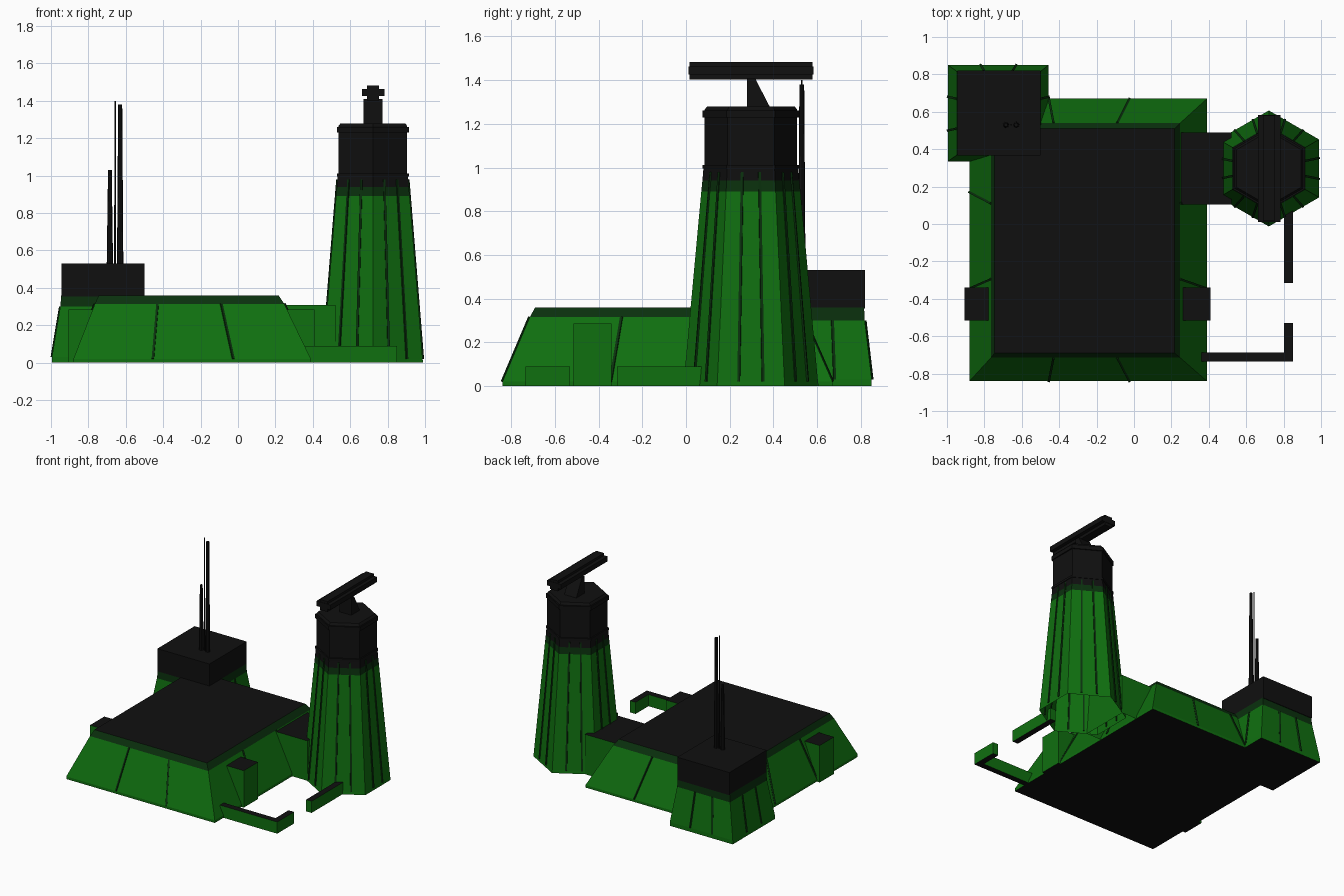
import bpy, bmesh, math
from mathutils import Vector, Matrix

if "Cube" in bpy.data.objects:
    bpy.data.objects.remove(bpy.data.objects["Cube"], do_unlink=True)


def material(name, rgb):
    m = bpy.data.materials.new(name)
    m.use_nodes = True
    m.diffuse_color = (*rgb, 1)
    bsdf = m.node_tree.nodes["Principled BSDF"]
    bsdf.inputs["Base Color"].default_value = (*rgb, 1)
    bsdf.inputs["Roughness"].default_value = 0.9
    return m


MATS = [material("green", (0.005, 0.16, 0.005)),
        material("black", (0.005, 0.005, 0.005)),
        material("dark green", (0.003, 0.03, 0.004))]
GREEN, BLACK, DARK = range(3)


def finish(name, bm):
    mesh = bpy.data.meshes.new(name)
    bmesh.ops.recalc_face_normals(bm, faces=bm.faces)
    bm.to_mesh(mesh)
    bm.free()
    for m in MATS:
        mesh.materials.append(m)
    obj = bpy.data.objects.new(name, mesh)
    bpy.context.collection.objects.link(obj)
    return obj


def rect(x0, x1, y0, y1, z):
    return [(x0, y0, z), (x1, y0, z), (x1, y1, z), (x0, y1, z)]


def hexagon(r, z):
    angles = [math.radians(30 + 60 * i) for i in range(6)]
    return [(TX + r * math.cos(a), TY + r * math.sin(a), z) for a in angles]


def loft(name, rings, sides, top=BLACK, bottom=None):
    """Skin stacked rings; one material per level, optional end caps."""
    bm = bmesh.new()
    levels = [[bm.verts.new(p) for p in ring] for ring in rings]
    n = len(rings[0])
    for low, high, mat in zip(levels, levels[1:], sides):
        for i in range(n):
            j = (i + 1) % n
            bm.faces.new((low[i], low[j], high[j], high[i])).material_index = mat
    if top is not None:
        bm.faces.new(levels[-1]).material_index = top
    if bottom is not None:
        bm.faces.new(levels[0][::-1]).material_index = bottom
    return finish(name, bm)


def box(name, x0, x1, y0, y1, z0, z1, side=BLACK, top=BLACK, bottom=BLACK):
    return loft(name, [rect(x0, x1, y0, y1, z0), rect(x0, x1, y0, y1, z1)],
                [side], top, bottom)


def seams(name, lines, width=0.012):
    """Thin dark strips running along each pair of points."""
    bm = bmesh.new()
    for a, b in lines:
        a, b = Vector(a), Vector(b)
        d = b - a
        m = (Matrix.Translation((a + b) / 2) @ d.to_track_quat('Z', 'Y').to_matrix().to_4x4()
             @ Matrix.Diagonal((width, width, d.length, 1)))
        bmesh.ops.create_cube(bm, size=1, matrix=m)
    for f in bm.faces:
        f.material_index = DARK
    finish(name, bm)


# Main building
loft("main_building",
     [rect(-0.88, 0.39, -0.84, 0.67, 0), rect(-0.88, 0.39, -0.84, 0.67, 0.02),
      rect(-0.765, 0.247, -0.715, 0.54, 0.315), rect(-0.745, 0.217, -0.69, 0.51, 0.36)],
     [GREEN, GREEN, DARK], BLACK, BLACK)
lines = []
for y0, y1 in ((-0.84, -0.715), (0.67, 0.54)):
    for x0, x1 in ((-0.455, -0.43), (-0.025, -0.09)):
        lines.append(((x0, y0, 0.02), (x1, y1, 0.315)))
for x0, x1 in ((-0.88, -0.765), (0.39, 0.247)):
    for y0, y1 in ((0.17, 0.11), (-0.345, -0.295)):
        lines.append(((x0, y0, 0.02), (x1, y1, 0.315)))
seams("main_seams", lines)

# Side buttress boxes
for name, x0, x1 in (("right_buttress", -0.905, -0.77), ("left_buttress", 0.26, 0.41)):
    box(name, x0, x1, -0.515, -0.34, 0, 0.285, GREEN)

# Rear annex with its upper block
loft("annex_base",
     [rect(-0.995, -0.457, 0.335, 0.85, 0), rect(-0.995, -0.457, 0.335, 0.85, 0.03),
      rect(-0.95, -0.497, 0.367, 0.818, 0.3), rect(-0.945, -0.5, 0.37, 0.815, 0.36)],
     [GREEN, GREEN, DARK], BLACK, BLACK)
box("annex_block", -0.945, -0.5, 0.365, 0.82, 0.355, 0.53)
lines = [((x, 0.85, 0.03), (x + dx, 0.818, 0.3)) for x, dx in ((-0.82, 0.02), (-0.63, -0.02))]
for x0, x1 in ((-0.995, -0.95), (-0.457, -0.497)):
    lines += [((x0, y, 0.03), (x1, y + dy, 0.3)) for y, dy in ((0.68, -0.01), (0.5, 0.01))]
seams("annex_seams", lines)

# Antennas
for name, x, r0, r1, top in (("short_antenna", -0.685, 0.017, 0.010, 1.03),
                             ("thin_antenna", -0.657, 0.005, 0.004, 1.4),
                             ("tall_antenna", -0.63, 0.017, 0.011, 1.38)):
    bpy.ops.mesh.primitive_cone_add(vertices=8, radius1=r0, radius2=r1, depth=top - 0.52,
                                    location=(x, 0.53, (top + 0.52) / 2))
    obj = bpy.context.object
    obj.name = name
    obj.data.materials.append(MATS[BLACK])

# Hexagonal tower
TX, TY = 0.721, 0.297
loft("tower_shaft",
     [hexagon(0.31, 0), hexagon(0.307, 0.02), hexagon(0.227, 0.89),
      hexagon(0.222, 0.94), hexagon(0.217, 1.0)],
     [GREEN, GREEN, DARK, BLACK], BLACK, None)
lines = []
low, high = hexagon(0.308, 0.02), hexagon(0.218, 0.98)
for i in range(6):
    j = (i + 1) % 6
    for t in (0.32, 0.68):
        lines.append((Vector(low[i]).lerp(Vector(low[j]), t),
                      Vector(high[i]).lerp(Vector(high[j]), t)))
seams("tower_seams", lines)
loft("tower_head", [hexagon(0.212, 0.99), hexagon(0.212, 1.265), hexagon(0.2, 1.28)],
     [BLACK, BLACK])
for name, z0, z1 in (("lower_flange", 0.995, 1.012), ("upper_flange", 1.23, 1.26)):
    loft(name, [hexagon(0.222, z0), hexagon(0.222, z1)], [BLACK], BLACK, BLACK)

# Radar post and crossbar
loft("radar_post", [rect(0.67, 0.773, 0.28, 0.385, 1.275), rect(0.67, 0.773, 0.28, 0.315, 1.41)],
     [BLACK])
box("radar_bar_core", 0.69, 0.755, 0.015, 0.58, 1.402, 1.482)
box("radar_bar_wings", 0.662, 0.782, 0.012, 0.583, 1.425, 1.463)

# Passage to the tower
box("passage", 0.2, 0.52, 0.105, 0.49, 0, 0.308, GREEN, BLACK, None)

# Low yard walls
loft("yard_wall_corner",
     [[(0.36, -0.735, z), (0.85, -0.735, z), (0.85, -0.53, z),
       (0.803, -0.53, z), (0.803, -0.688, z), (0.36, -0.688, z)] for z in (0, 0.09)],
     [GREEN], BLACK, BLACK)
box("yard_wall_straight", 0.803, 0.85, -0.315, 0.1, 0, 0.09, GREEN)
